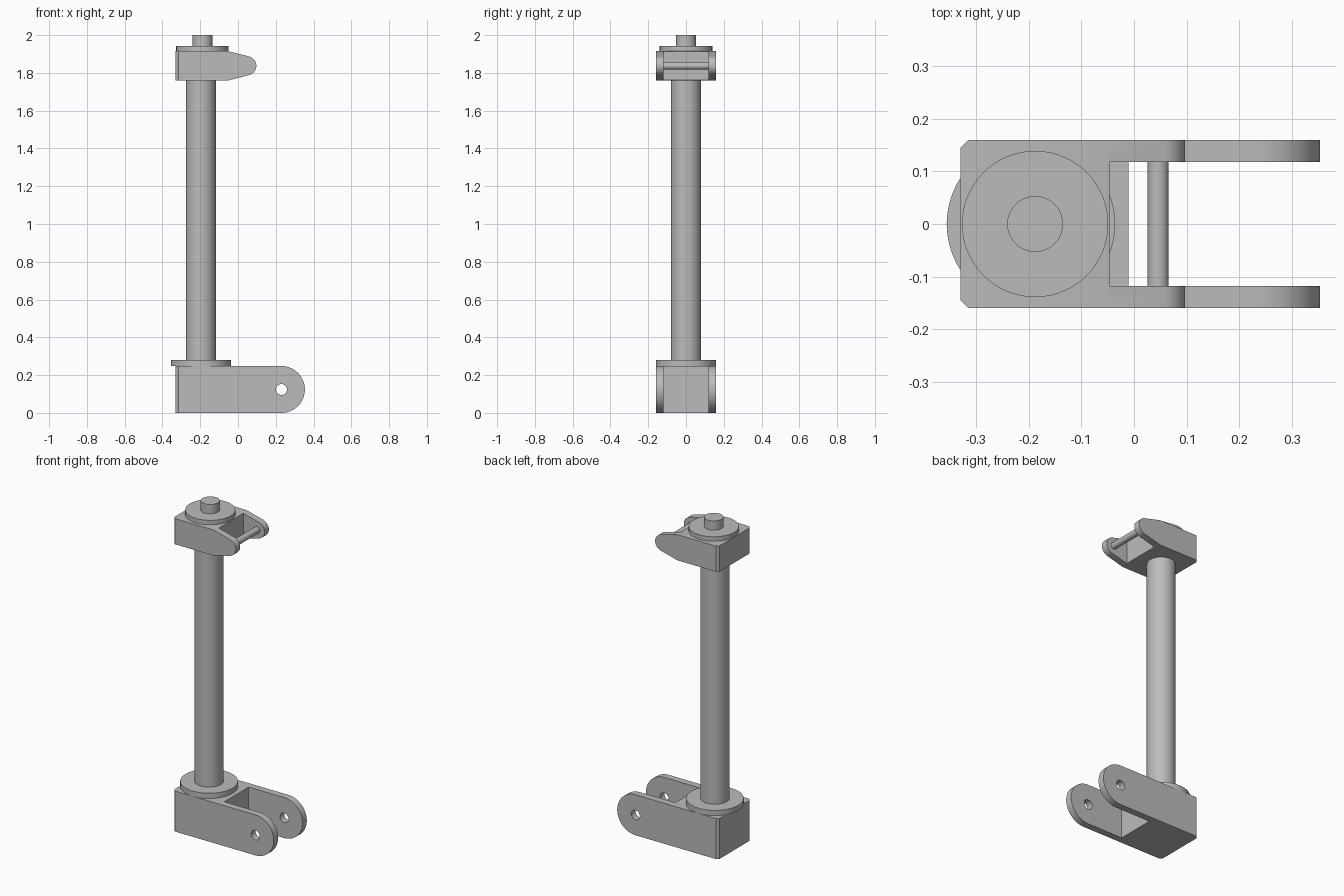
import bpy, bmesh
from math import sin, cos, pi, hypot, atan2, acos
from mathutils import Matrix

cube = bpy.data.objects.get("Cube")
if cube:
    bpy.data.objects.remove(cube, do_unlink=True)

# One plain grey for everything
GREY = (0.5, 0.5, 0.5, 1.0)
grey = bpy.data.materials.new("plain grey")
grey.use_nodes = True
grey.diffuse_color = GREY
grey.node_tree.nodes["Principled BSDF"].inputs["Base Color"].default_value = GREY

HALF_WIDTH, SLOT_HALF, CHAMFER, BACK = 0.16, 0.118, 0.015, -0.33


def finish(name, bm):
    bmesh.ops.recalc_face_normals(bm, faces=bm.faces[:])
    mesh = bpy.data.meshes.new(name)
    bm.to_mesh(mesh)
    bm.free()
    mesh.materials.append(grey)
    obj = bpy.data.objects.new(name, mesh)
    bpy.context.collection.objects.link(obj)
    return obj


def smooth(obj):
    bpy.ops.object.select_all(action='DESELECT')
    obj.select_set(True)
    bpy.context.view_layer.objects.active = obj
    bpy.ops.object.shade_smooth_by_angle(angle=pi / 6)


def cylinder(name, centre, radius, length, along_y=False):
    bm = bmesh.new()
    turn = Matrix.Rotation(pi / 2, 4, 'X') if along_y else Matrix()
    bmesh.ops.create_cone(bm, cap_ends=True, segments=64, radius1=radius, radius2=radius,
                          depth=length, matrix=Matrix.Translation(centre) @ turn)
    obj = finish(name, bm)
    smooth(obj)
    return obj


def upright(name, x, radius, z0, z1):
    return cylinder(name, (x, 0, (z0 + z1) / 2), radius, z1 - z0)


def box(name, x0, x1, y, z0, z1):
    bm = bmesh.new()
    bmesh.ops.create_cube(bm, size=1, matrix=Matrix.Translation(((x0 + x1) / 2, 0, (z0 + z1) / 2))
                          @ Matrix.Diagonal((x1 - x0, 2 * y, z1 - z0, 1)))
    return finish(name, bm)


def cut(obj, cutter):
    cutter.hide_render = True
    mod = obj.modifiers.new("cut", 'BOOLEAN')
    mod.operation, mod.solver, mod.object = 'DIFFERENCE', 'EXACT', cutter
    bpy.context.view_layer.objects.active = obj
    bpy.ops.object.modifier_apply(modifier=mod.name)
    bpy.data.objects.remove(cutter, do_unlink=True)


def clevis(name, z0, z1, shoulder, eye_x, radius, slot_x, hole=0):
    """Block with two rounded lugs: side profile pushed across y, then slotted."""
    zc = (z0 + z1) / 2
    # Angle at which the line from the shoulder touches the rounded end
    dx, dz = shoulder - eye_x, z1 - zc
    touch = atan2(dz, dx) - acos(min(1, radius / hypot(dx, dz)))
    profile = [(BACK, z1), (BACK, z0), (shoulder, z0)]
    for i in range(33):
        a = -touch + 2 * touch * i / 32
        profile.append((eye_x + radius * cos(a), zc + radius * sin(a)))
    profile.append((shoulder, z1))

    bm = bmesh.new()
    face = bm.faces.new([bm.verts.new((x, -HALF_WIDTH, z)) for x, z in profile])
    pushed = bmesh.ops.extrude_face_region(bm, geom=[face])["geom"]
    bmesh.ops.translate(bm, vec=(0, 2 * HALF_WIDTH, 0),
                        verts=[g for g in pushed if isinstance(g, bmesh.types.BMVert)])
    # Chamfer the two upright back edges
    corners = [e for e in bm.edges if all(abs(v.co.x - BACK) < 1e-5 for v in e.verts)
               and abs(e.verts[0].co.z - e.verts[1].co.z) > 0.01]
    bmesh.ops.bevel(bm, geom=corners, offset=CHAMFER, offset_type='OFFSET',
                    segments=1, affect='EDGES')
    obj = finish(name, bm)
    cut(obj, box("slot_cutter", slot_x, 1, SLOT_HALF, z0 - 0.1, z1 + 0.1))
    if hole:
        cut(obj, cylinder("eye_cutter", (eye_x, 0, zc), hole, 1, along_y=True))
    smooth(obj)
    return obj


# Lower fork with open eyes, and its flange
clevis("lower_fork", 0, 0.248, 0.0, 0.23, 0.124, -0.01, hole=0.029)
upright("lower_flange", -0.196, 0.16, 0.248, 0.28)

# Long rod between the forks
upright("rod", -0.196, 0.08, 0.28, 1.76)

# Upper fork with tapered lugs, cross pin, washer and stud
clevis("upper_fork", 1.759, 1.916, -0.055, 0.046, 0.051, -0.047)
cylinder("cross_pin", (0.046, 0, 1.8375), 0.02, 2 * SLOT_HALF + 0.02, along_y=True)
upright("upper_washer", -0.188, 0.139, 1.916, 1.943)
upright("top_stud", -0.188, 0.053, 1.943, 2.0)
